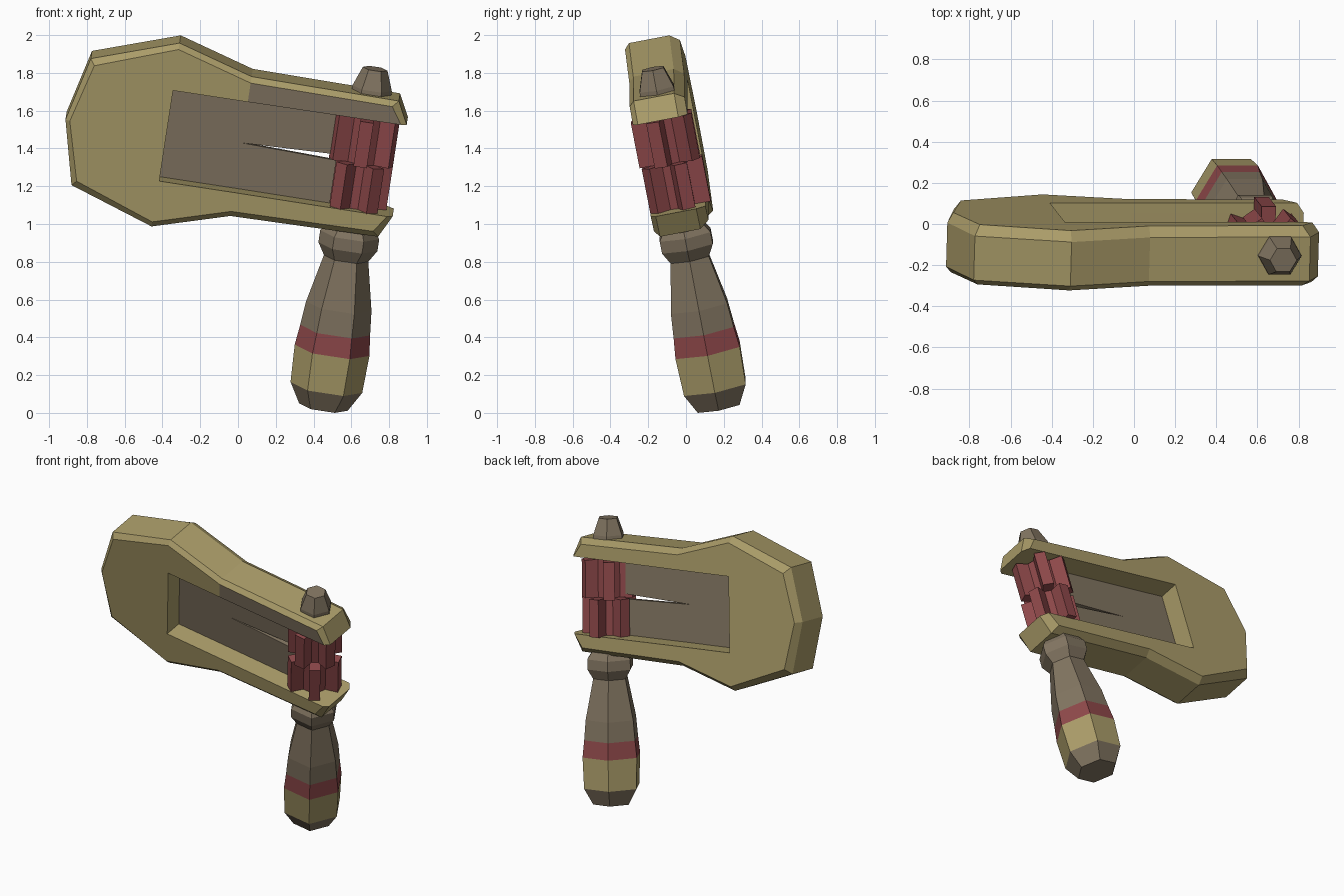
import bpy, bmesh, math
from mathutils import Matrix

if "Cube" in bpy.data.objects:
    bpy.data.objects.remove(bpy.data.objects["Cube"])

# Tilted frame: local z runs up the handle axis, local x along the head, local y to the back
FRAME = (Matrix.Translation((0.452, 0.173, 0.031))
         @ Matrix.Rotation(math.radians(8.7), 4, 'Y')
         @ Matrix.Rotation(math.radians(10.9), 4, 'X'))
MID = 1.347  # height of the head's centre line


def material(name, rgb):
    m = bpy.data.materials.new(name)
    m.diffuse_color = (*rgb, 1)
    m.use_nodes = True
    m.node_tree.nodes["Principled BSDF"].inputs["Base Color"].default_value = m.diffuse_color
    return m


OLIVE = material("olive_wood", (0.40, 0.33, 0.14))
BROWN = material("grey_brown_wood", (0.22, 0.175, 0.118))
RED = material("dull_red", (0.27, 0.065, 0.068))


def loft(name, rings, mats, caps=None, rule=None):
    """Join equal-length rings of points; caps lists the index loops closing each end."""
    bm = bmesh.new()
    rows = [[bm.verts.new(p) for p in ring] for ring in rings]
    n = len(rows[0])
    for level, (a, b) in enumerate(zip(rows, rows[1:])):
        for i in range(n):
            j = (i + 1) % n
            f = bm.faces.new((a[i], a[j], b[j], b[i]))
            f.material_index = rule(level) if rule else 0
    ends = []
    for loop in caps or [range(n)]:
        ends.append(bm.faces.new([rows[0][i] for i in loop]))
        bm.faces.new([rows[-1][i] for i in reversed(loop)])
    bmesh.ops.recalc_face_normals(bm, faces=bm.faces)
    if caps:
        ends[1].material_index = 1   # front of the upper arm is brown
    me = bpy.data.meshes.new(name)
    bm.to_mesh(me)
    bm.free()
    for m in mats:
        me.materials.append(m)
    ob = bpy.data.objects.new(name, me)
    ob.matrix_world = FRAME
    bpy.context.collection.objects.link(ob)
    return ob


def hexagon(r, z):
    return [(r * math.cos(k * math.pi / 3), r * math.sin(k * math.pi / 3), z) for k in range(6)]


# Head: U-shaped block with chamfered outer edges
upper = [(0.21, 0.25), (0.15, 0.37), (-0.64, 0.38), (-1.044, 0.50), (-1.496, 0.345)]
slot = [(-0.64, -0.247), (-1.04, -0.247), (-1.04, 0.247), (-0.64, 0.247)]
outer = upper + [(-1.58, 0)] + [(p, -h) for p, h in reversed(upper)]


def head_ring(q, inset):
    ring = []
    for p, h in outer:
        if p < -1.2:
            p += inset * 0.8
        elif p > 0:
            p -= inset
        if abs(h) > 0.3:
            h -= math.copysign(inset, h)
        ring.append((p, q, MID + h))
    return ring + [(p, q, MID + h) for p, h in slot]


loft("head_frame",
     [head_ring(-0.155, 0.03), head_ring(-0.128, 0), head_ring(0.09, 0), head_ring(0.14, 0.035)],
     [OLIVE, BROWN],
     caps=[[2, 3, 4, 5, 6, 7, 8, 11, 12, 13, 14], [0, 1, 2, 14], [8, 9, 10, 11]])

# Split tongue plate inside the slot
plate = [(-1.06, -0.25), (-0.13, -0.25), (-0.13, -0.016), (-0.64, 0),
         (-0.13, 0.016), (-0.13, 0.25), (-1.06, 0.25)]
loft("tongue_plate", [[(p, q, MID + h) for p, h in plate] for q in (-0.03, 0.0)], [BROWN])


# Two stacked five-tooth gears, offset by half a tooth
def gear(name, z0, z1, turn):
    pts = []
    for k in range(5):
        mid = turn + k * 72
        for r, off in ((0.09, -22), (0.172, -12), (0.172, 12), (0.09, 22)):
            a = math.radians(mid + off)
            pts.append((r * math.cos(a), r * math.sin(a)))
    loft(name, [[(x, y, z) for x, y in pts] for z in (z0, z1)], [RED])


gear("lower_gear", 1.095, 1.34, 90)
gear("upper_gear", 1.34, 1.585, -90)

# Handle: hexagonal turned grip with an olive and a red band
grip = [(0.13, 0), (0.192, 0.107), (0.2, 0.31), (0.187, 0.42), (0.175, 0.55), (0.118, 0.815)]
loft("handle", [hexagon(r, z) for r, z in grip], [BROWN, OLIVE, RED],
     rule=lambda level: {1: 1, 2: 2}.get(level, 0))
loft("handle_collar", [hexagon(0.118, 0.81), hexagon(0.158, 0.875), hexagon(0.158, 0.94),
                       hexagon(0.125, 0.985)], [BROWN])

# Knob on top of the axle
loft("top_knob", [hexagon(0.108, 1.705), hexagon(0.105, 1.74), hexagon(0.066, 1.845)], [BROWN])
